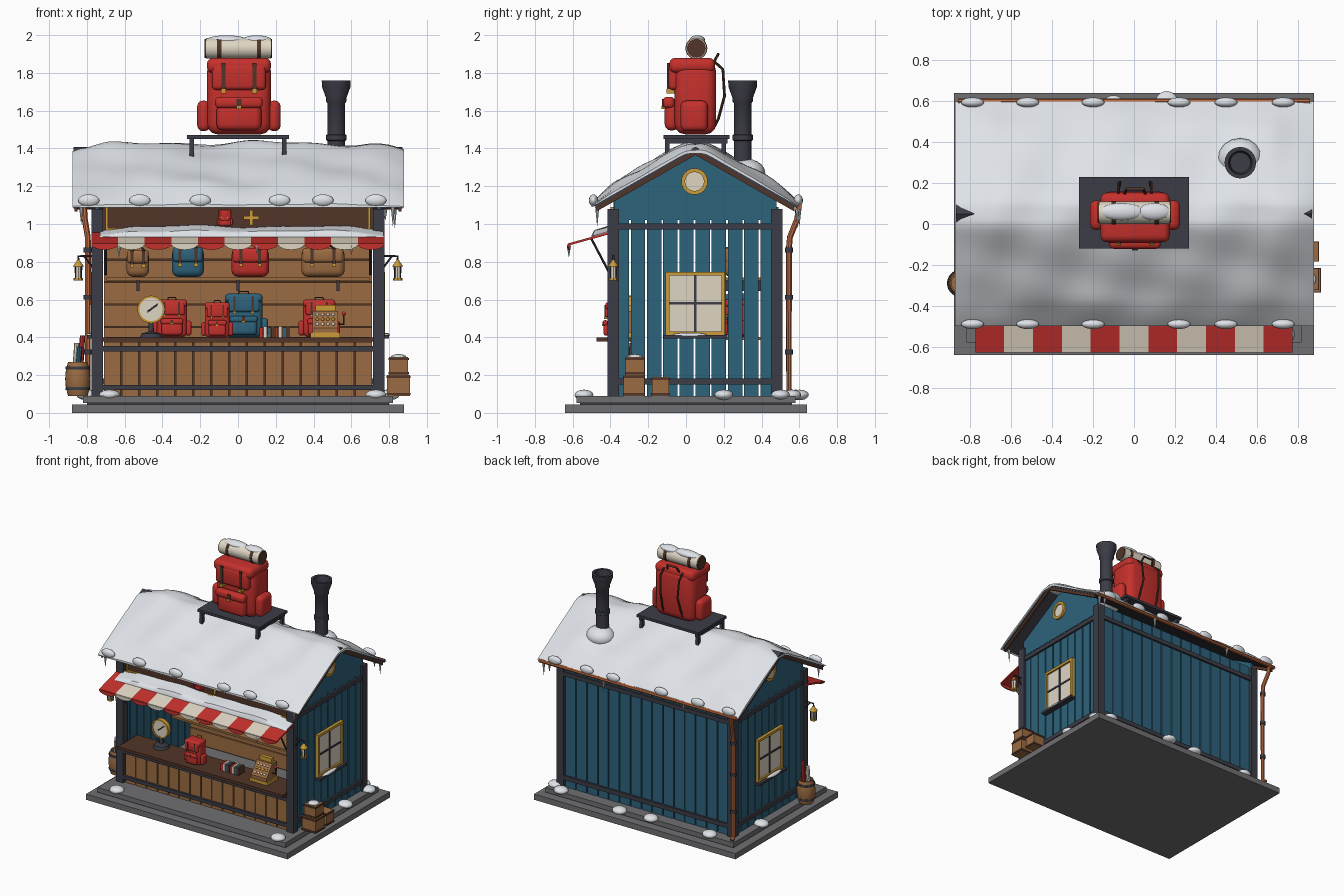
import bpy, bmesh, math
from mathutils import Vector

if "Cube" in bpy.data.objects:
    bpy.data.objects.remove(bpy.data.objects["Cube"])

COL = dict(blue=(.027, .125, .2), slate=(.045, .045, .062), red=(.56, .03, .025), snow=(.78, .81, .85),
           wood=(.33, .15, .055), brown=(.085, .036, .022), gold=(.6, .33, .04), cream=(.74, .67, .55),
           copper=(.5, .14, .05), stone=(.16, .16, .17))
MAT = {}
for n, c in COL.items():
    MAT[n] = bpy.data.materials.new(n)
    MAT[n].diffuse_color = (*c, 1)
smooth = []


def finish(name, bm, mat, soft=False):
    bmesh.ops.recalc_face_normals(bm, faces=bm.faces[:])
    me = bpy.data.meshes.new(name)
    bm.to_mesh(me)
    bm.free()
    me.materials.append(MAT[mat])
    ob = bpy.data.objects.new(name, me)
    bpy.context.collection.objects.link(ob)
    if soft:
        smooth.append(ob)
    return ob


def box(name, x0, x1, y0, y1, z0, z1, mat, r=0):
    bm = bmesh.new()
    bmesh.ops.create_cube(bm, size=1)
    d = (x1 - x0, y1 - y0, z1 - z0)
    for v in bm.verts:
        v.co = Vector((v.co.x * d[0] + (x0 + x1) / 2, v.co.y * d[1] + (y0 + y1) / 2, v.co.z * d[2] + (z0 + z1) / 2))
    if r:
        bmesh.ops.bevel(bm, geom=bm.edges[:], offset=min(r, min(map(abs, d)) * .45), segments=3, profile=.5, affect='EDGES')
    return finish(name, bm, mat, r > 0)


def loft(name, rings, mat, soft=False):
    bm = bmesh.new()
    rs = [[bm.verts.new(p) for p in ring] for ring in rings]
    for a, b in zip(rs, rs[1:]):
        for i in range(len(a)):
            j = (i + 1) % len(a)
            bm.faces.new((a[i], a[j], b[j], b[i]))
    bm.faces.new(rs[0])
    bm.faces.new(rs[-1][::-1])
    return finish(name, bm, mat, soft)


def lathe(name, prof, loc, mat, rot=(0, 0, 0), n=24):
    ob = loft(name, [[(r * math.cos(t * math.tau / n), r * math.sin(t * math.tau / n), z) for t in range(n)]
                     for r, z in prof], mat, True)
    ob.location, ob.rotation_euler = loc, rot
    return ob


def tube(name, pts, r, mat):
    cu = bpy.data.curves.new(name, 'CURVE')
    cu.dimensions, cu.bevel_depth, cu.bevel_resolution, cu.use_fill_caps = '3D', r, 2, True
    sp = cu.splines.new('POLY')
    sp.points.add(len(pts) - 1)
    for p, q in zip(sp.points, pts):
        p.co = (*q, 1)
    cu.materials.append(MAT[mat])
    ob = bpy.data.objects.new(name, cu)
    bpy.context.collection.objects.link(ob)
    bpy.ops.object.select_all(action='DESELECT')
    ob.select_set(True)
    bpy.context.view_layer.objects.active = ob
    bpy.ops.object.convert(target='MESH')
    smooth.append(bpy.context.object)


def blob(name, loc, s, mat='snow'):
    bm = bmesh.new()
    bmesh.ops.create_uvsphere(bm, u_segments=16, v_segments=10, radius=1)
    ob = finish(name, bm, mat, True)
    ob.location, ob.scale = loc, s


def snow_sheet(name, x0, x1, y0, y1, base, t, nx, ny):
    # lumpy snow layer that thins out toward its rim
    def edge(u):
        return min(1, math.sin(math.pi * u) * 2.6 + .12) ** .6
    rings = []
    for i in range(nx + 1):
        x = x0 + (x1 - x0) * i / nx
        ys = [y0 + (y1 - y0) * j / ny for j in range(ny + 1)]
        top = [(x, y, base(y) + t * edge(i / nx) * edge(j / ny) * (1 + .16 * math.sin(9 * x + 5 * y)
                + .12 * math.sin(17 * x - 9 * y + 1) + .08 * math.sin(25 * y + 6 * x))) for j, y in enumerate(ys)]
        rings.append(top + [(x, y, base(y)) for y in ys[::-1]])
    loft(name, rings, 'snow', True)


def bag(x, y, z, w, d, h, mat):
    # rucksack: body, lid, pockets, straps, buckles, handle
    f, r = y - d / 2, .16 * w
    box('pack_body', x - w / 2, x + w / 2, f, y + d / 2, z, z + h * .95, mat, r)
    box('pack_lid', x - w * .5, x + w * .5, f - d * .13, y + d * .47, z + h * .8, z + h, mat, r * .6)
    box('pack_flap', x - w * .42, x + w * .42, f - d * .15, f + d * .1, z + h * .58, z + h * .92, mat, r * .4)
    box('pack_pocket', x - w * .35, x + w * .35, f - d * .24, f + d * .1, z + h * .05, z + h * .4, mat, r * .6)
    box('pocket_flap', x - w * .37, x + w * .37, f - d * .28, f, z + h * .34, z + h * .49, mat, r * .4)
    box('pocket_strap', x - w * .04, x + w * .04, f - d * .3, f, z + h * .35, z + h * .46, 'brown')
    box('pocket_buckle', x - w * .04, x + w * .04, f - d * .32, f, z + h * .33, z + h * .37, 'gold')
    for s in (-1, 1):
        a = x + s * w * .55
        box('side_pocket', a - w * .1, a + w * .1, y - d * .36, y + d * .3, z + h * .04, z + h * .44, mat, r * .6)
        a = x + s * w * .24
        box('pack_strap', a - w * .03, a + w * .03, f - d * .18, f, z + h * .57, z + h * .93, 'brown')
        box('pack_buckle', a - w * .04, a + w * .04, f - d * .2, f, z + h * .53, z + h * .59, 'gold')
        b = y + d / 2
        tube('shoulder_strap', [(a, b - .01, z + h * .95), (a, b + d * .16, z + h * .85), (a * .9 + x * .1, b + d * .2, z + h * .5),
             (a, b + d * .05, z + h * .2), (a, b - .01, z + h * .1)], w * .022, 'brown')
    tube('pack_handle', [(x - w * .15, y + d * .45, z + h * .95), (x - w * .12, y + d * .55, z + h * 1.05),
         (x + w * .12, y + d * .55, z + h * 1.05), (x + w * .15, y + d * .45, z + h * .95)], w * .022, 'brown')


def satchel(x, w, h, mat):
    z, y = .72, .25
    box('satchel_body', x - w, x + w, y - .05, y + .05, z, z + h, mat, .035)
    box('satchel_flap', x - w * .95, x + w * .95, y - .062, y + .03, z + h * .5, z + h * 1.02, mat, .02)
    for s in (-1, 1):
        a = x + s * w * .5
        box('satchel_strap', a - .008, a + .008, y - .068, y, z + h * .38, z + h, 'brown')
        box('satchel_buckle', a - .01, a + .01, y - .071, y, z + h * .36, z + h * .46, 'gold')
    tube('satchel_handle', [(x - w * .8, y, z + h * .9), (x, y, z + h * 1.25), (x + w * .8, y, z + h * .9)], .006, 'brown')


def roof_z(y):
    return 1.39 - .57 * abs(y - .05)


# stepped base
box('base_lower', -.88, .88, -.64, .64, 0, .045, 'stone')
box('base_core', -.8, .8, -.56, .56, .04, .06, 'slate')
box('base_upper', -.82, .82, -.58, .58, .052, .09, 'stone')
for x, y in ((-.68, -.54), (.73, -.54), (-.6, .56), (-.1, .58), (.16, .6), (.7, .56), (.8, .2), (.79, .5), (-.8, .2)):
    blob('base_snow', (x, y, .095), (.055, .05, .028))

# corner posts, side walls, windows
N = 10
for s in (-1, 1):
    def sx(name, a, b, y0, y1, z0, z1, mat):
        box(name, min(s * a, s * b), max(s * a, s * b), y0, y1, z0, z1, mat)
    for y in (-.385, .48):
        sx('corner_post', .715, .775, y - .03, y + .03, .09, 1.08, 'slate')
    for i in range(N):
        y = -.383 + i * .0857
        sx('side_plank', .735, .755, y + .005, y + .081, .09, 1.03, 'blue')
    loft('gable_wall', [[(s * x, y, z) for y, z in ((-.38, 1.02), (.48, 1.02), (.48, 1.14), (.05, 1.385), (-.38, 1.14))]
                        for x in (.735, .757)], 'blue')
    for z in (.15, .97):
        sx('side_beam', .75, .77, -.38, .48, z, z + .033, 'slate')
    sx('window_pane', .75, .764, -.09, .19, .43, .73, 'cream')
    for y0, y1, z0, z1 in ((-.108, -.088, .41, .747), (.187, .207, .41, .747), (-.1, .2, .727, .747), (-.1, .2, .41, .43)):
        sx('window_frame', .75, .778, y0, y1, z0, z1, 'gold')
    sx('window_mullion', .75, .77, .043, .056, .43, .73, 'slate')
    sx('window_crossbar', .75, .77, -.09, .19, .575, .588, 'slate')
    sx('window_sill', .75, .8, -.12, .22, .395, .412, 'slate')
    blob('sill_snow', (s * .785, .02, .412), (.018, .09, .012))
    lathe('round_window_ring', [(.07, 0), (.07, .02), (.05, .02), (.05, 0)], (s * .755, .045, 1.225), 'gold', (0, s * math.pi / 2, 0))
    lathe('round_window_pane', [(.052, 0), (.052, .01)], (s * .755, .045, 1.225), 'cream', (0, s * math.pi / 2, 0))
    # barge boards under the snow
    loft('barge_board', [[(s * x, y, roof_z(y) + o) for y, o in ((-.475, 0), (.05, 0), (.575, 0), (.575, -.025), (.05, -.025), (-.475, -.025))]
                         for x in (.85, .866)], 'brown')
    # lantern on an arm
    tube('lantern_arm', [(s * .77, -.385, .83), (s * .845, -.385, .83), (s * .845, -.385, .79)], .006, 'slate')
    tube('lantern_brace', [(s * .77, -.385, .77), (s * .815, -.385, .83)], .005, 'slate')
    lathe('lantern_cap', [(.03, 0), (.012, .025), (.006, .035)], (s * .845, -.385, .775), 'gold', n=8)
    lathe('lantern_glass', [(.017, 0), (.022, .065)], (s * .845, -.385, .712), 'cream', n=8)
    lathe('lantern_base', [(.025, 0), (.025, .013)], (s * .845, -.385, .7), 'gold', n=8)
    for k in range(4):
        t = math.pi / 4 + k * math.pi / 2
        cx, cy = s * .845 + .021 * math.cos(t), -.385 + .021 * math.sin(t)
        tube('lantern_bar', [(cx, cy, .71), (cx, cy, .78)], .003, 'slate')
    tube('awning_brace', [(s * .7, -.5, .92), (s * .7, -.4, .73)], .006, 'slate')

# back wall and interior boards
for i in range(15):
    x = -.7125 + i * .095
    box('back_plank', x + .004, x + .091, .47, .49, .09, 1.09, 'blue')
    box('counter_plank', x + .004, x + .091, -.395, -.375, .09, .375, 'wood')
for z in (.15, .97):
    box('back_beam', -.74, .74, .485, .505, z, z + .033, 'slate')
box('interior_backing', -.71, .71, .43, .465, .09, 1.09, 'brown')
for i in range(8):
    box('interior_board', -.71, .71, .415, .432, .1 + i * .119, .213 + i * .119, 'wood')
for z in (.385, .7):
    box('shelf', -.7, .7, .17, .42, z, z + .016, 'wood')
for x in (-.53, 0, .53):
    box('shelf_bracket', x - .008, x + .008, .18, .42, .645, .7, 'slate')

# counter
box('counter_backing', -.71, .71, -.375, -.36, .09, .375, 'brown')
box('counter_top', -.72, .72, -.475, -.23, .378, .4, 'brown')
for z in (.12, .325):
    box('counter_beam', -.72, .72, -.412, -.39, z, z + .028, 'slate')

# header board with cross and small pack emblem
box('header_board', -.715, .715, -.385, -.365, .955, 1.12, 'brown')
box('header_trim', -.7, .7, -.4, -.38, .968, .98, 'gold')
for s in (-1, 1):
    box('header_side_trim', s * .695 - .006, s * .695 + .006, -.4, -.38, .97, 1.09, 'gold')
box('cross_bar', .03, .11, -.395, -.38, 1.024, 1.042, 'gold')
box('cross_upright', .061, .079, -.396, -.38, .993, 1.073, 'gold')
bag(-.07, -.39, .99, .065, .02, .085, 'red')

# striped awning with scalloped hem
for i in range(11):
    x0, x1, m = -.776 + i * .141, -.635 + i * .141, ('red', 'cream')[i % 2]
    loft('awning_stripe', [[(x, -.38, .965), (x, -.625, .897), (x, -.625, .885), (x, -.38, .953)] for x in (x0, x1)], m)
    c = (x0 + x1) / 2
    loft('awning_scallop', [[(c + .0705 * math.cos(t * math.pi / 6), y, .893 - .03 * math.sin(t * math.pi / 6)) for t in range(7)]
                            for y in (-.628, -.618)], m)
snow_sheet('awning_snow', -.73, .77, -.5, -.38, lambda y: .963 + .278 * (y + .38), .028, 40, 8)

# roof sheet, snow cover, eave lumps, icicles
loft('roof_sheet', [[(x, y, roof_z(y) + o) for y, o in ((-.48, 0), (.05, 0), (.59, 0), (.59, .018), (.05, .018), (-.48, .018))]
                    for x in (-.87, .87)], 'slate')
snow_sheet('roof_snow', -.875, .88, -.5, .6, lambda y: roof_z(y) + .012 - .03 * max(0, 1 - abs(y - .05) / .08) ** 2, .054, 70, 40)
for x in (-.79, -.52, -.2, .22, .45, .73):
    for y in (-.49, .595):
        blob('eave_snow', (x, y, 1.125), (.056, .024, .032))
for x, y, z, h in ((-.83, -.47, 1.09, .09), (.82, -.47, 1.09, .1), (-.4, .6, 1.08, .06), (.3, .6, 1.08, .09), (.83, .59, 1.08, .1),
                   (-.63, -.62, .885, .06), (.6, -.62, .885, .05), (.1, -.62, .885, .04), (.78, .59, 1.08, .06)):
    lathe('icicle', [(.001, -h), (.011, 0)], (x, y, z), 'snow', n=8)

# copper gutter and downpipe
tube('gutter', [(-.86, .6, 1.09), (.86, .6, 1.09)], .014, 'copper')
tube('downpipe', [(-.815, .595, 1.09), (-.812, .59, 1.03), (-.795, .55, .93), (-.795, .545, .87), (-.795, .545, .12), (-.8, .57, .1)], .016, 'copper')
for z in (.31, .6, .85):
    lathe('pipe_clamp', [(.022, 0), (.022, .025)], (-.795, .545, z), 'slate', n=12)

# chimney
lathe('chimney', [(.047, 1.25), (.047, 1.44), (.055, 1.445), (.055, 1.47), (.047, 1.475), (.047, 1.64), (.055, 1.65), (.055, 1.67), (.075, 1.725),
                  (.077, 1.76), (.058, 1.76), (.05, 1.7)], (.52, .3, 0), 'slate')
blob('chimney_snow', (.52, .32, 1.27), (.11, .1, .075))

# roof platform carrying the large pack
box('platform', -.27, .27, -.12, .23, 1.45, 1.47, 'slate')
for x in (-.245, .245):
    for y in (-.1, .2):
        box('platform_leg', x - .012, x + .012, y - .012, y + .012, 1.3, 1.455, 'slate')
    box('platform_rail', x - .012, x + .012, -.11, .22, 1.425, 1.452, 'slate')
bag(.005, .05, 1.475, .34, .22, .405, 'red')
ry = (0, math.pi / 2, 0)
lathe('bedroll', [(.055, -.17), (.055, .175)], (0, .055, 1.93), 'cream', ry)
for x in (-.178, .17):
    lathe('bedroll_end', [(.05, 0), (.05, .01)], (x, .055, 1.93), 'brown', ry)
for x in (-.11, .1):
    lathe('bedroll_strap', [(.058, 0), (.058, .022)], (x, .055, 1.93), 'brown', ry)
for x, w in ((-.06, .11), (.1, .08)):
    blob('bedroll_snow', (x, .06, 1.972), (w, .042, .027))

# goods on the shelves and counter
satchel(-.53, .06, .14, 'wood')
satchel(-.265, .085, .155, 'blue')
satchel(.065, .1, .15, 'red')
satchel(.45, .115, .15, 'wood')
for x, w, h, m in ((-.35, .16, .2, 'red'), (.03, .2, .23, 'blue'), (.43, .17, .2, 'red')):
    bag(x, .28, .401, w, .12, h, m)
bag(-.11, -.37, .4, .13, .09, .185, 'red')
for i in range(8):
    box('book', .115 + i * .02, .133 + i * .02, -.38, -.31, .4, .452 + .006 * (i % 2), ('red', 'cream', 'blue', 'brown')[i % 4])

# dial scale
lathe('scale_base', [(.06, 0), (.05, .02), (.015, .03), (.012, .09)], (-.46, -.3, .4), 'slate')
rx = (math.pi / 2, 0, 0)
lathe('scale_rim', [(.073, -.015), (.073, .02), (.062, .02), (.062, .01)], (-.46, -.3, .548), 'gold', rx)
lathe('scale_face', [(.063, 0), (.063, .014)], (-.46, -.3, .548), 'cream', rx)
tube('scale_needle', [(-.48, -.317, .535), (-.425, -.317, .575)], .004, 'slate')

# cash register
loft('register_body', [[(x, -.4, .4), (x, -.4, .45), (x, -.33, .54), (x, -.27, .54), (x, -.27, .4)] for x in (.395, .53)], 'wood')
box('register_drawer', .385, .54, -.405, -.27, .4, .425, 'gold')
box('register_display', .41, .515, -.315, -.285, .53, .572, 'gold')
for i in range(4):
    for j in range(3):
        blob('register_key', (.42 + i * .028, -.385 + j * .02, .469 + j * .026), (.009, .009, .009), ('cream', 'gold')[j % 2])
tube('register_crank', [(.53, -.33, .47), (.56, -.33, .47), (.56, -.33, .52)], .005, 'slate')
blob('crank_knob', (.56, -.33, .525), (.011, .011, .011), 'red')

# barrel with rolled maps
lathe('barrel', [(.052, 0), (.064, .05), (.067, .09), (.064, .13), (.052, .18), (.045, .18), (.045, .16)], (-.848, -.29, .09), 'wood')
for z in (.03, .14):
    lathe('barrel_hoop', [(.0635, 0), (.0655, .008), (.0635, .016)], (-.848, -.29, .09 + z), 'slate')
for x, y, z, m in ((-.865, -.3, .37, 'cream'), (-.835, -.28, .41, 'red'), (-.85, -.31, .35, 'blue')):
    tube('rolled_map', [(x, y, .2), (x + .012, y, z)], .014, m)

# crates
for x0, x1, y0, y1, z0, z1 in ((.79, .91, -.33, -.22, .09, .2), (.8, .9, -.32, -.22, .2, .295), (.8, .9, -.18, -.09, .09, .19)):
    box('crate', x0, x1, y0, y1, z0, z1, 'wood')
    for z in (z0 + .004, z1 - .016):
        box('crate_band', x0 - .004, x1 + .004, y0 - .004, y1 + .004, z, z + .012, 'brown')
blob('crate_snow', (.85, -.27, .297), (.04, .04, .014))

# smooth rounded parts, keep hard edges
bpy.ops.object.select_all(action='DESELECT')
for ob in smooth:
    ob.select_set(True)
bpy.context.view_layer.objects.active = smooth[0]
bpy.ops.object.shade_smooth_by_angle(angle=math.radians(40))

for m in bpy.data.materials:
    if m.users and not m.is_grease_pencil:
        m.use_nodes = True
        m.node_tree.nodes["Principled BSDF"].inputs["Base Color"].default_value = m.diffuse_color
